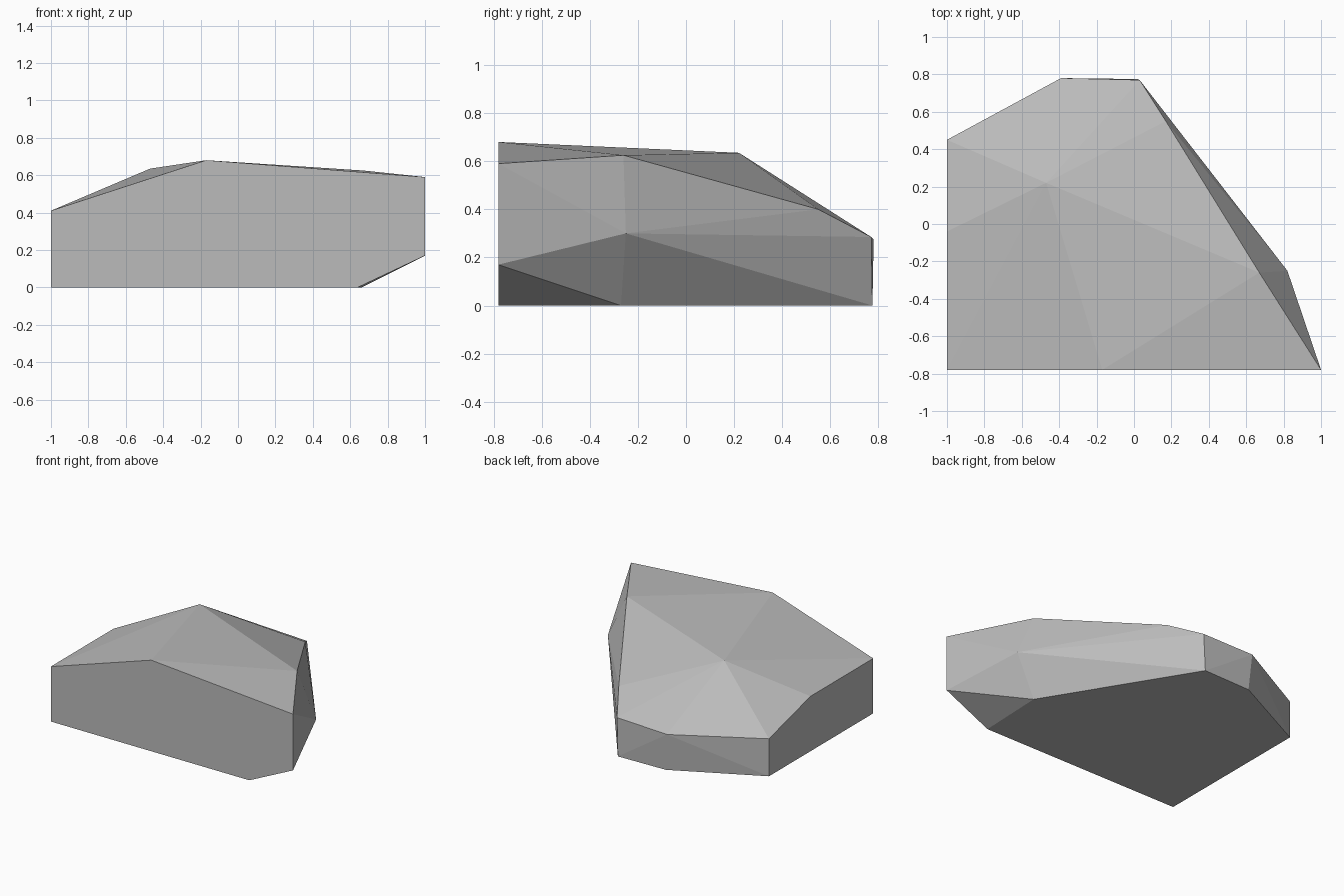
import bpy, bmesh

cube = bpy.data.objects.get("Cube")
if cube:
    bpy.data.objects.remove(cube, do_unlink=True)

# Plain grey stone
stone = bpy.data.materials.new("stone_grey")
stone.use_nodes = True
grey = (0.5, 0.5, 0.5, 1)
stone.diffuse_color = grey
stone.node_tree.nodes["Principled BSDF"].inputs["Base Color"].default_value = grey

# Corners of the rock, grouped by region
ground = [(-1, -.78, 0), (.64, -.78, 0), (.66, -.27, 0),
          (.02, .775, 0), (-.37, .765, 0), (-1, .45, 0)]
flat_front = [(-1, -.78, .41), (-.17, -.78, .68), (1, -.78, .59), (1, -.78, .17)]
crest = [(-.47, .22, .635), (.67, -.26, .625), (.17, .55, .40)]
rim = [(.82, -.25, .30), (.03, .77, .285), (-.39, .78, .275),
       (-1, .45, .28), (-1, -.04, .41)]

# Wrap the corners in a faceted convex shell
bm = bmesh.new()
for co in ground + flat_front + crest + rim:
    bm.verts.new(co)
bmesh.ops.convex_hull(bm, input=bm.verts[:])

# Merge the triangles of each flat facet
bmesh.ops.dissolve_limit(bm, angle_limit=0.03, verts=bm.verts[:], edges=bm.edges[:])
bmesh.ops.recalc_face_normals(bm, faces=bm.faces[:])

mesh = bpy.data.meshes.new("rock")
bm.to_mesh(mesh)
bm.free()
mesh.materials.append(stone)
rock = bpy.data.objects.new("rock", mesh)
bpy.context.collection.objects.link(rock)
